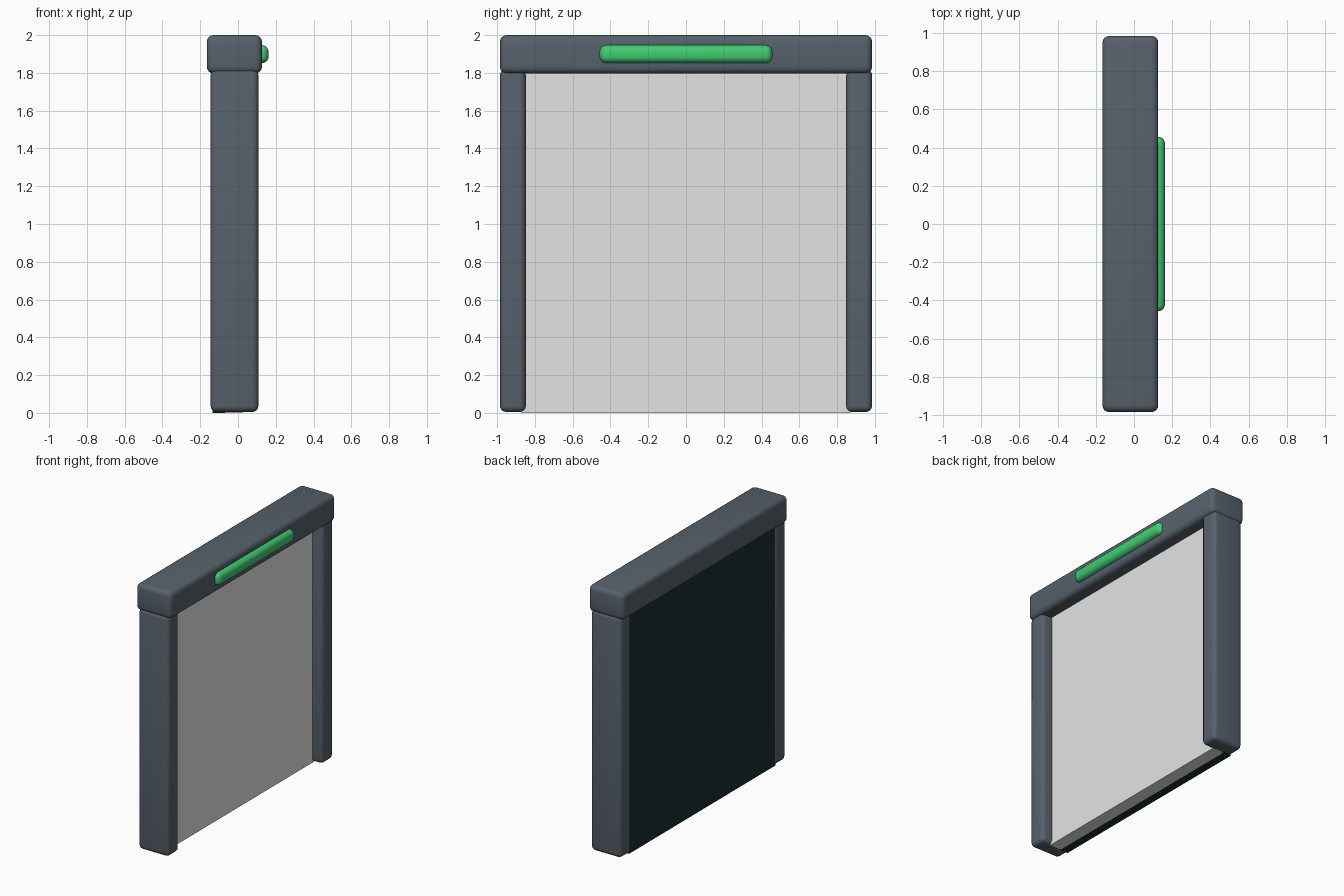
import bpy
import math

default = bpy.data.objects.get("Cube")
if default:
    bpy.data.objects.remove(default, do_unlink=True)


def material(name, rgb):
    mat = bpy.data.materials.new(name)
    mat.use_nodes = True
    color = (*rgb, 1.0)
    mat.diffuse_color = color
    bsdf = mat.node_tree.nodes["Principled BSDF"]
    bsdf.inputs["Base Color"].default_value = color
    bsdf.inputs["Roughness"].default_value = 0.7
    return mat


def box(name, low, high, mat, radius=0.0, segments=4):
    """Box between two corners, with optionally rounded edges."""
    center = [(a + b) / 2 for a, b in zip(low, high)]
    bpy.ops.mesh.primitive_cube_add(size=1, location=center)
    obj = bpy.context.object
    obj.name = name
    obj.scale = [b - a for a, b in zip(low, high)]
    bpy.ops.object.transform_apply(location=False, rotation=False, scale=True)
    obj.data.materials.append(mat)
    if radius:
        bevel = obj.modifiers.new("rounded_edges", "BEVEL")
        bevel.width = radius
        bevel.segments = segments
        bpy.ops.object.modifier_apply(modifier=bevel.name)
        bpy.ops.object.shade_smooth_by_angle(angle=math.radians(40))
    return obj


frame_gray = material("slate_gray", (0.095, 0.12, 0.148))
light_green = material("signal_green", (0.055, 0.6, 0.17))
panel_gray = material("pale_gray", (0.78, 0.78, 0.78))
panel_dark = material("dark_teal", (0.009, 0.026, 0.026))

# Side posts
for name, side in (("front_post", -1), ("back_post", 1)):
    inner, outer = sorted((side * 0.848, side * 0.985))
    box(name, (-0.145, inner, 0.005), (0.108, outer, 1.82), frame_gray, 0.032)

# Header beam across the top
box("header_beam", (-0.165, -0.985, 1.797), (0.127, 0.985, 2.0), frame_gray, 0.035)

# Rounded indicator lamp on the header
box("indicator_lamp", (0.065, -0.457, 1.852), (0.162, 0.457, 1.947), light_green, 0.036, 5)

# Door slab: pale on one side, dark backing on the other
box("door_panel", (-0.07, -0.87, 0.0), (0.025, 0.87, 1.85), panel_gray)
box("door_backing", (-0.135, -0.87, 0.0), (-0.07, 0.87, 1.85), panel_dark)
